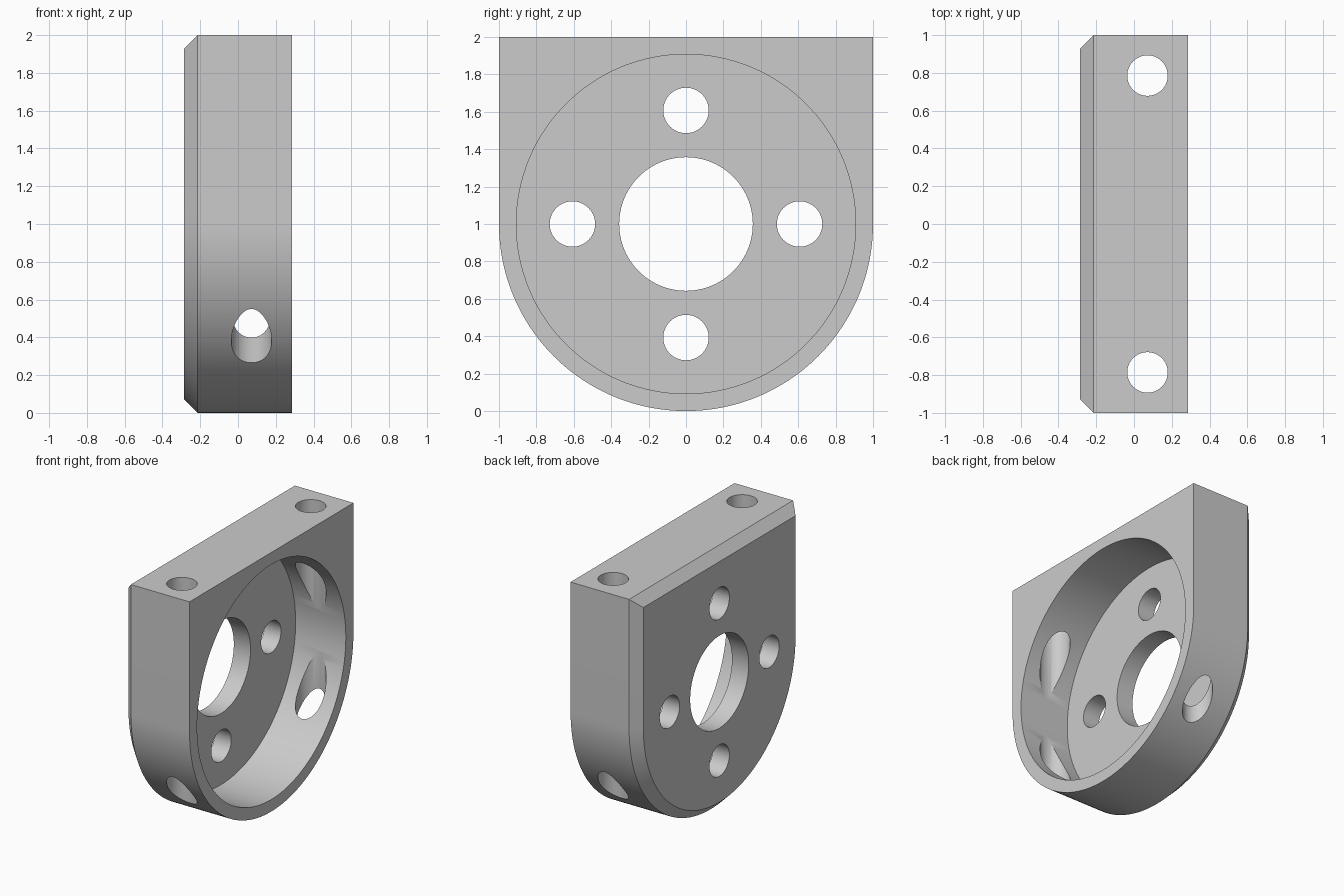
import bpy, bmesh, math

cube = bpy.data.objects.get("Cube")
if cube:
    bpy.data.objects.remove(cube, do_unlink=True)

U = 1 / 14            # one drawing unit of the part
HALF = 4 * U          # half the block thickness
ARC = 96

grey = bpy.data.materials.new("light_grey")
grey.use_nodes = True
colour = (0.6, 0.6, 0.6, 1)
grey.diffuse_color = colour
grey.node_tree.nodes["Principled BSDF"].inputs["Base Color"].default_value = colour


def outline(bm, x, inset):
    """Square-topped, round-bottomed profile at depth x."""
    r = 1 - inset
    pts = [(r, r), (-r, r)]
    for i in range(ARC + 1):
        a = math.pi + math.pi * i / ARC
        pts.append((r * math.cos(a), r * math.sin(a)))
    return [bm.verts.new((x, y, 1 + z)) for y, z in pts]


# Block with a chamfered rear edge
bm = bmesh.new()
rings = [outline(bm, HALF, 0), outline(bm, U - HALF, 0), outline(bm, -HALF, U)]
for a, b in zip(rings, rings[1:]):
    for i in range(len(a)):
        j = (i + 1) % len(a)
        bm.faces.new((a[i], a[j], b[j], b[i]))
bm.faces.new(rings[0])
bm.faces.new(rings[-1])
bmesh.ops.recalc_face_normals(bm, faces=bm.faces)
mesh = bpy.data.meshes.new("mounting_block")
bm.to_mesh(mesh)
bm.free()
mesh.materials.append(grey)
block = bpy.data.objects.new("mounting_block", mesh)
bpy.context.collection.objects.link(block)


def drill(name, radius, centre, depth, axis="X", sides=64):
    """Cut a round hole of the given length out of the block."""
    turn = (0, math.pi / 2, 0) if axis == "X" else (0, 0, 0)
    bpy.ops.mesh.primitive_cylinder_add(vertices=sides, radius=radius, depth=depth,
                                        location=centre, rotation=turn)
    cutter = bpy.context.object
    cutter.name = name
    cutter.hide_render = True
    cutter.data.materials.append(grey)
    mod = block.modifiers.new(name, "BOOLEAN")
    mod.operation = "DIFFERENCE"
    mod.solver = "EXACT"
    mod.object = cutter
    bpy.ops.object.select_all(action="DESELECT")
    block.select_set(True)
    bpy.context.view_layer.objects.active = block
    bpy.ops.object.modifier_apply(modifier=mod.name)
    bpy.data.objects.remove(cutter, do_unlink=True)


# Deep round pocket, leaving a thin rear wall
drill("pocket_cutter", 12.7 * U, (-2 * U + 0.5, 0, 1), 1, sides=128)

# Central bore and four surrounding screw holes
drill("bore_cutter", 5 * U, (0, 0, 1), 2, sides=96)
for k in range(4):
    a = k * math.pi / 2
    drill("screw_hole_cutter", 1.7 * U,
          (0, 8.5 * U * math.cos(a), 1 + 8.5 * U * math.sin(a)), 2)

# Vertical mounting holes running right through
for side in (-1, 1):
    drill("mounting_hole_cutter", 1.5 * U, (U, side * 11 * U, 1), 3, axis="Z")

bpy.ops.object.shade_smooth_by_angle(angle=math.radians(25))
